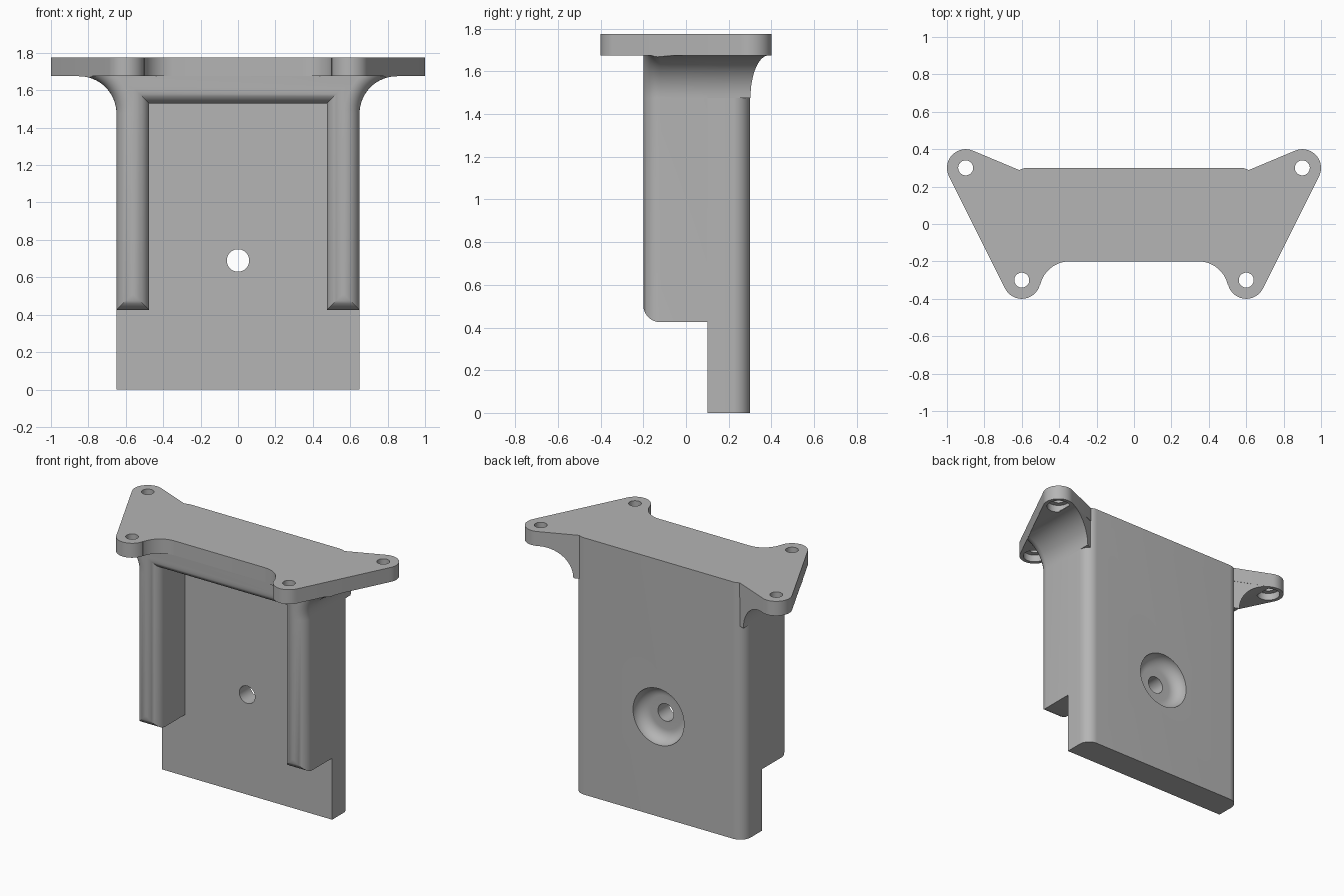
import bpy, bmesh
from math import sin, cos, radians, pi
from mathutils import Matrix, Vector

if "Cube" in bpy.data.objects:
    bpy.data.objects.remove(bpy.data.objects["Cube"])

grey = bpy.data.materials.new("light grey")
grey.use_nodes = True
COLOUR = (0.46, 0.46, 0.46, 1)
grey.diffuse_color = COLOUR
grey.node_tree.nodes["Principled BSDF"].inputs["Base Color"].default_value = COLOUR

TOP, UNDER, R = 1.775, 1.675, 0.08   # plate top, plate underside, edge rounding


def arc(cx, cy, r, a0, a1, n=16):
    angles = [radians(a0 + (a1 - a0) * i / n) for i in range(n + 1)]
    return [(cx + r * cos(a), cy + r * sin(a)) for a in angles]


def mirrored(half):
    return half + [(-x, y) for x, y in reversed(half)]


def finish(bm, name):
    bmesh.ops.recalc_face_normals(bm, faces=bm.faces)
    mesh = bpy.data.meshes.new(name)
    bm.to_mesh(mesh)
    bm.free()
    mesh.materials.append(grey)
    obj = bpy.data.objects.new(name, mesh)
    bpy.context.collection.objects.link(obj)
    return obj


def prism(pts, axis, lo, hi):
    """Extrude an outline along z (outline in xy) or along y (outline in xz)."""
    bm = bmesh.new()
    place = (lambda a, b: (a, b, lo)) if axis == "z" else (lambda a, b: (a, lo, b))
    face = bm.faces.new([bm.verts.new(place(a, b)) for a, b in pts])
    out = bmesh.ops.extrude_face_region(bm, geom=[face])
    move = Vector((0, 0, hi - lo)) if axis == "z" else Vector((0, hi - lo, 0))
    bmesh.ops.translate(bm, vec=move, verts=[v for v in out["geom"] if isinstance(v, bmesh.types.BMVert)])
    return bm


def lathe(profile, matrix, name, steps=40):
    """Closed solid of revolution about local z, from (radius, height) points."""
    bm = bmesh.new()
    vs = [bm.verts.new((r, 0, h)) for r, h in profile]
    edges = [bm.edges.new(p) for p in zip(vs, vs[1:])]
    bmesh.ops.spin(bm, geom=vs + edges, cent=(0, 0, 0), axis=(0, 0, 1),
                   angle=2 * pi, steps=steps)
    bmesh.ops.remove_doubles(bm, verts=bm.verts, dist=0.0001)
    bm.transform(matrix)
    return finish(bm, name)


def cut(obj, tool, operation="DIFFERENCE"):
    mod = obj.modifiers.new("cut", "BOOLEAN")
    mod.operation, mod.object, mod.solver = operation, tool, "EXACT"
    bpy.ops.object.select_all(action="DESELECT")
    bpy.context.view_layer.objects.active = obj
    obj.select_set(True)
    bpy.ops.object.modifier_apply(modifier=mod.name)
    bpy.data.objects.remove(tool)


# Mounting plate with four lugs
rear_lug = arc(0.9, 0.3, 0.1, -26.6, 113)
plate_half = (arc(0.345, -0.36, 0.16, 90, 13) + arc(0.6, -0.3, 0.1, 193, 333.4)
              + rear_lug + arc(0.57, 0.22, R, 58, 90, 6))
plate = finish(prism(mirrored(plate_half), "z", UNDER, TOP), "mounting_plate")

# Stepped bolt holes through the lugs
bolt = [(0, 1.6), (0.075, 1.6), (0.075, 1.725), (0.04, 1.725), (0.04, 1.85), (0, 1.85)]
for side in (1, -1):
    for x, y in ((0.9, 0.3), (0.6, -0.3)):
        cut(plate, lathe(bolt, Matrix.Translation((side * x, y, 0)), "bolt_cutter"))

# Back panel with rounded rear corners
panel_half = [(0.65, 0.1)] + arc(0.57, 0.22, R, 0, 90)
panel = finish(prism(mirrored(panel_half), "z", 0, UNDER + 0.005), "back_panel")

# Centre hole with a dished recess at the rear
dish = ([(0, 0.05), (0.06, 0.05), (0.06, 0.22)] + arc(0.115, 0.3, R, -90, 0, 10)
        + [(0.195, 0.35), (0, 0.35)])
cut(panel, lathe(dish, Matrix.Translation((0, 0, 0.69)) @ Matrix.Rotation(-pi / 2, 4, "X"),
                 "dish_cutter", 56))


# Column under the plate that trims the flared parts to its edge
def trim(obj):
    outline = mirrored([(0.6115, -0.5)] + rear_lug + [(0.61, 0.285)])
    cut(obj, finish(prism(outline, "z", -0.1, UNDER + 0.005), "trim_helper"), "INTERSECT")


# Front frame: two legs and a lintel, flared outward under the plate
flare = arc(0.85, 1.475, 0.2, 180, 90)
frame_half = [(0.475, 1.53), (0.475, 0.425), (0.65, 0.425)] + flare + [(0.85, 1.95)]
bm = prism(mirrored(frame_half), "y", -0.2, 0.1)
rim = [e for e in bm.edges
       if all(v.co.y < -0.19 for v in e.verts)
       and not all(v.co.z > UNDER - 0.001 for v in e.verts)]
bmesh.ops.bevel(bm, geom=rim, offset=R, offset_type="OFFSET", segments=8,
                profile=0.5, affect="EDGES", clamp_overlap=False)
frame = finish(bm, "front_frame")
trim(frame)

# Side gussets carrying the flare back under the rear lugs
gussets = []
for side, name in ((1, "left_gusset"), (-1, "right_gusset")):
    pts = [(side * x, z) for x, z in [(0.61, 1.475)] + flare + [(0.85, 1.8), (0.61, 1.8)]]
    gusset = finish(prism(pts, "y", 0.1, 0.45), name)
    trim(gusset)
    gussets.append(gusset)

# Smooth rounded surfaces, keep hard edges
bpy.ops.object.select_all(action="DESELECT")
for obj in [plate, panel, frame] + gussets:
    obj.select_set(True)
bpy.context.view_layer.objects.active = plate
bpy.ops.object.shade_smooth_by_angle(angle=radians(30))
